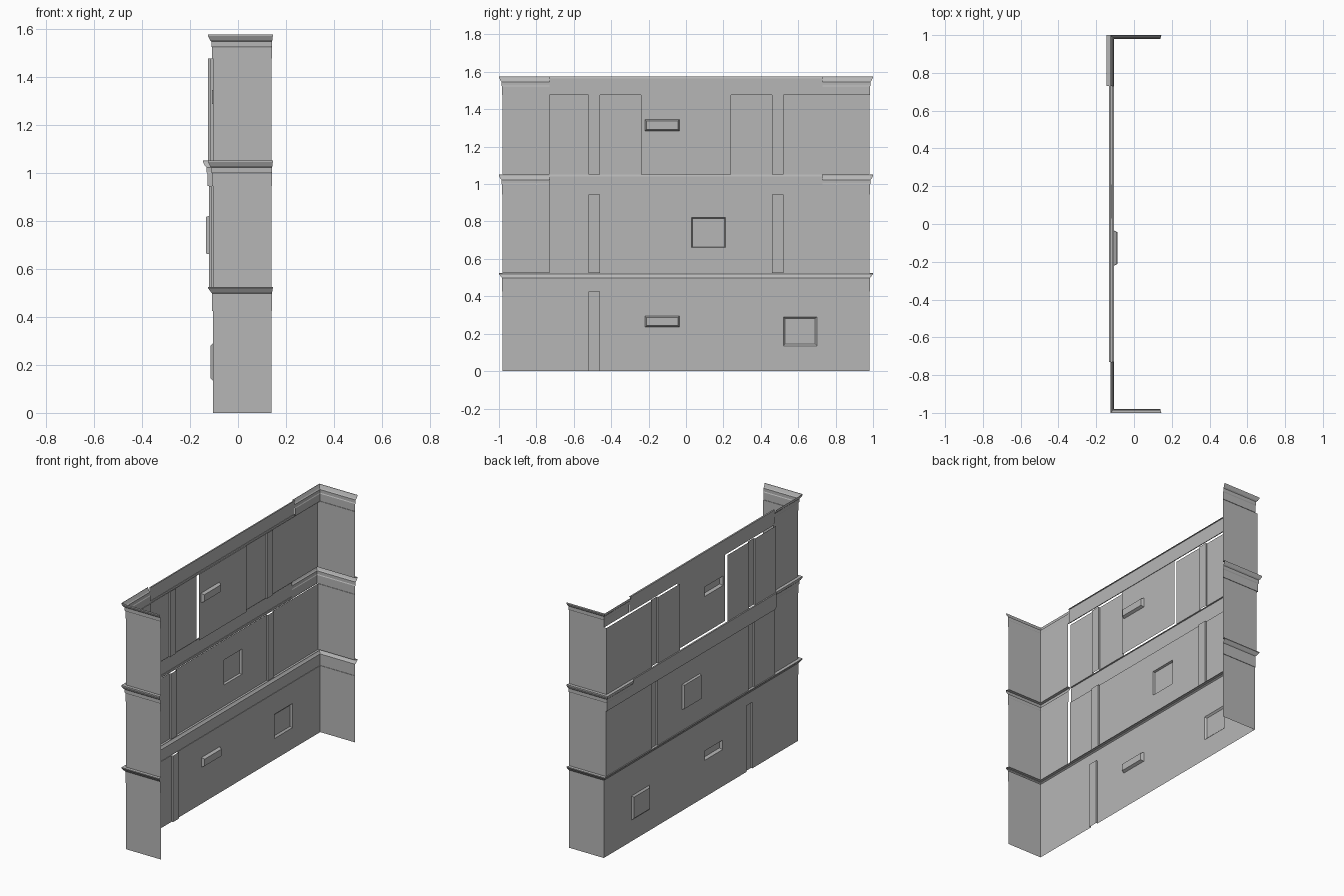
import bpy, bmesh

cube = bpy.data.objects.get("Cube")
if cube:
    bpy.data.objects.remove(cube, do_unlink=True)

grey = bpy.data.materials.new("plain_grey")
grey.use_nodes = True
COLOUR = (0.47, 0.47, 0.47, 1)
grey.diffuse_color = COLOUR
grey.node_tree.nodes["Principled BSDF"].inputs["Base Color"].default_value = COLOUR

BACK, FRONT = 0.98, -0.98      # outer planes of the two side returns
END = 0.14                     # free edge of the returns
BAY = 0.73                     # half width of the central bay


def finish(name, bm):
    bmesh.ops.remove_doubles(bm, verts=bm.verts, dist=0.0001)
    mesh = bpy.data.meshes.new(name)
    bm.to_mesh(mesh)
    bm.free()
    mesh.materials.append(grey)
    obj = bpy.data.objects.new(name, mesh)
    bpy.context.collection.objects.link(obj)
    return obj


def quad(bm, *points):
    bm.faces.new([bm.verts.new(p) for p in points])


def upright(bm, a, b, z0, z1):
    """Vertical sheet between two plan points."""
    quad(bm, (*a, z0), (*a, z1), (*b, z1), (*b, z0))


def pocket(bm, x, y0, y1, z0, z1, depth, rim):
    """Box-shaped recess (depth > 0) or projection (depth < 0) with a tapered rim."""
    outer = [(x, y0, z0), (x, y0, z1), (x, y1, z1), (x, y1, z0)]
    u0, u1, v0, v1 = y0 + rim, y1 - rim, z0 + rim, z1 - rim
    d = x + depth
    inner = [(d, u0, v0), (d, u0, v1), (d, u1, v1), (d, u1, v0)]
    for i in range(4):
        j = (i + 1) % 4
        quad(bm, outer[i], outer[j], inner[j], inner[i])
    quad(bm, *inner)


def wall(name, path, z0, z1, openings=()):
    """Sheet following a plan path, with pockets set into its long faces."""
    bm = bmesh.new()
    for a, b in zip(path, path[1:]):
        inside = [o for o in openings if a[0] == b[0] and a[1] < o[0] and o[1] < b[1]]
        ys = sorted({a[1], b[1], *[v for o in inside for v in o[:2]]})
        if not inside:
            upright(bm, a, b, z0, z1)
            continue
        for y0, y1 in zip(ys, ys[1:]):
            hole = [o for o in inside if o[0] == y0 and o[1] == y1]
            spans = [(z0, z1)]
            if hole:
                _, _, h0, h1, depth, rim = hole[0]
                spans = [(z0, h0), (h1, z1)]
                pocket(bm, a[0], y0, y1, h0, h1, depth, rim)
            for s0, s1 in spans:
                upright(bm, (a[0], y0), (a[0], y1), s0, s1)
    return finish(name, bm)


def channel(x, y0, y1, depth=0.01):
    """Plan points of a shallow vertical channel."""
    return [(x, y0), (x + depth, y0), (x + depth, y1), (x, y1)]


def cornice(name, path, profile):
    """Sweep an (offset, height) profile along (x, y, nx, ny) plan points."""
    bm = bmesh.new()

    def at(p, s):
        return (p[0] + p[2] * s[0], p[1] + p[3] * s[0], s[1])
    for p, q in zip(path, path[1:]):
        for s, t in zip(profile, profile[1:]):
            quad(bm, at(p, s), at(p, t), at(q, t), at(q, s))
    return finish(name, bm)


def front_path(x, stop):
    return [(END, FRONT, 0.25, -1), (x, FRONT, -1, -1), (x, stop, -1, 0)]


def back_path(x, start):
    return [(x, start, -1, 0), (x, BACK, -1, 1), (END, BACK, 0.25, 1)]


WALL, MID, UPPER, CENTRE = -0.105, -0.12, -0.125, -0.108
LEFT_PIER, RIGHT_PIER = (-0.52, -0.46), (0.46, 0.52)

# Ground storey: one continuous wall with both returns
wall("ground_wall",
     [(END, FRONT), (WALL, FRONT), *channel(WALL, *LEFT_PIER), (WALL, BACK), (END, BACK)],
     0, 0.425,
     [(-0.22, -0.035, 0.235, 0.295, 0.018, 0.008),
      (0.52, 0.70, 0.135, 0.29, -0.01, 0.01)])

# Middle storey: set-back end and projecting main wall
wall("middle_end_wall", [(END, FRONT), (WALL, FRONT), (WALL, -BAY)], 0.525, 0.945)
wall("middle_wall",
     [(MID, -BAY), *channel(MID, *LEFT_PIER), *channel(MID, *RIGHT_PIER),
      (MID, BACK), (END, BACK)],
     0.525, 0.945, [(0.03, 0.21, 0.66, 0.82, -0.013, 0.004)])

# Top storey: end, two side panels and a recessed centre panel
wall("top_end_wall", [(END, FRONT), (WALL, FRONT), (WALL, -BAY)], 1.05, 1.475)
wall("top_side_panel", [(UPPER, -BAY), *channel(UPPER, *LEFT_PIER), (UPPER, -0.24)],
     1.05, 1.475)
wall("top_centre_panel", [(CENTRE, -0.24), (CENTRE, 0.24)], 1.05, 1.475,
     [(-0.22, -0.035, 1.285, 1.345, 0.018, 0.008)])
wall("top_return_panel",
     [(UPPER, 0.24), *channel(UPPER, *RIGHT_PIER), (UPPER, BACK), (END, BACK)],
     1.05, 1.475)


def moulding(top, band, returned):
    """Flat band, small bead and flared lip."""
    points = [(0, top - band), (0.003, top - band), (0.003, top - 0.053),
              (0.006, top - 0.048), (0.006, top - 0.028), (0.012, top - 0.022),
              (0.02, top - 0.006), (0.02, top)]
    return points + ([(0, top)] if returned else [])


# Lower cornice runs the whole length
cornice("lower_cornice", front_path(WALL, BAY)[:2] + back_path(WALL, BAY)[1:],
        [(0, 0.425), (0.003, 0.425), (0.003, 0.498), (0.008, 0.503),
         (0.02, 0.52), (0.02, 0.525), (0, 0.525)])

# Middle and top cornices: moulded ends joined by a plain band
for label, top, band, back_x, returned in (("middle", 1.05, 0.105, UPPER, True),
                                           ("top", 1.575, 0.1, WALL, False)):
    shape = moulding(top, band, returned)
    cornice(label + "_cornice_front", front_path(WALL, -BAY), shape)
    cornice(label + "_cornice_back", back_path(back_x, BAY), shape)

for label, x, low, high in (("middle", -0.127, 0.945, 1.05), ("top", -0.11, 1.475, 1.575)):
    cornice(label + "_band", [(x, -BAY, -1, 0), (x, BAY, -1, 0)],
            [(-0.005, low), (0, low), (0, low + 0.012), (0.003, low + 0.012),
             (0.003, high - 0.01), (0.006, high), (-0.004, high)])
